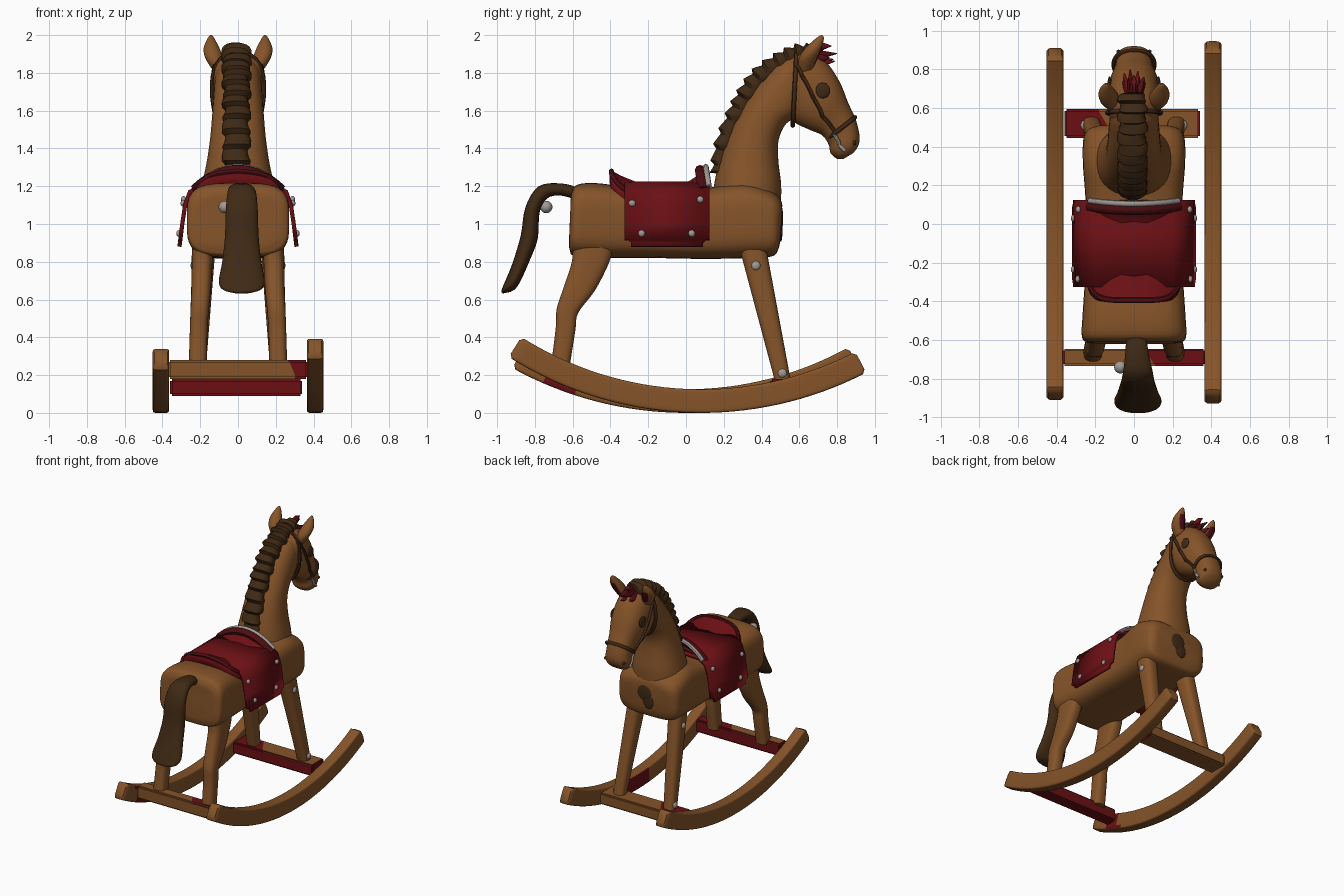
import bpy, bmesh, math
from mathutils import Vector

cube = bpy.data.objects.get("Cube")
if cube:
    bpy.data.objects.remove(cube, do_unlink=True)


def material(name, rgb):
    m = bpy.data.materials.new(name)
    m.use_nodes = True
    m.diffuse_color = (*rgb, 1)
    m.node_tree.nodes["Principled BSDF"].inputs["Base Color"].default_value = (*rgb, 1)
    return m


WOOD = material("warm wood", (0.235, 0.088, 0.022))
RED = material("saddle red", (0.145, 0.005, 0.007))
DARK_RED = material("dark red trim", (0.07, 0.004, 0.006))
HAIR = material("dark brown hair", (0.05, 0.022, 0.007))
STRAP = material("brown leather", (0.055, 0.022, 0.009))
METAL = material("dull metal", (0.36, 0.32, 0.30))


def finish(name, bm, mats, rule=None, angle=45):
    """Turn a bmesh into a smooth-shaded object; rule picks the colour of a face."""
    bmesh.ops.recalc_face_normals(bm, faces=bm.faces)
    if rule:
        for f in bm.faces:
            f.material_index = int(rule(f.calc_center_median(), f.normal))
    me = bpy.data.meshes.new(name)
    bm.to_mesh(me)
    bm.free()
    for m in mats:
        me.materials.append(m)
    ob = bpy.data.objects.new(name, me)
    bpy.context.collection.objects.link(ob)
    bpy.ops.object.select_all(action="DESELECT")
    ob.select_set(True)
    bpy.context.view_layer.objects.active = ob
    bpy.ops.object.shade_smooth_by_angle(angle=math.radians(angle))
    return ob


def ring(sec, p, n):
    """Superellipse between two side-profile points: (y0, z0, y1, z1, half width, x)."""
    y0, z0, y1, z1, a = sec[:5]
    x = sec[5] if len(sec) > 5 else 0
    mid, half = Vector((x, (y0 + y1) / 2, (z0 + z1) / 2)), Vector((0, (y1 - y0) / 2, (z1 - z0) / 2))
    out = []
    for i in range(n):
        t = 2 * math.pi * (i + 0.5) / n
        c, s = math.cos(t), math.sin(t)
        out.append(mid + Vector((a * math.copysign(abs(c) ** (2 / p), c), 0, 0))
                   + half * math.copysign(abs(s) ** (2 / p), s))
    return out


def smooth(secs, steps):
    """Catmull-Rom interpolation of tuples."""
    out = []
    for i in range(len(secs) - 1):
        a, b, c, d = secs[max(i - 1, 0)], secs[i], secs[i + 1], secs[min(i + 2, len(secs) - 1)]
        for k in range(steps):
            t = k / steps
            out.append(tuple(0.5 * (2 * q + (r - p) * t + (2 * p - 5 * q + 4 * r - s) * t * t
                                    + (3 * q - p - 3 * r + s) * t ** 3)
                             for p, q, r, s in zip(a, b, c, d)))
    return out + [secs[-1]]


def loft(name, secs, mats, p=2.0, n=24, steps=4, rule=None, bend=0):
    bm = bmesh.new()
    rows = [[bm.verts.new(v) for v in ring(s, p, n)] for s in smooth(secs, steps)]
    for r0, r1 in zip(rows, rows[1:]):
        for i in range(n):
            j = (i + 1) % n
            bm.faces.new((r0[i], r0[j], r1[j], r1[i]))
    bm.faces.new(rows[0])
    bm.faces.new(rows[-1])
    for v in bm.verts:
        v.co.z -= bend * v.co.x ** 2
    return finish(name, bm, mats, rule)


def tube(name, pts, radius, mat, closed=False):
    cu = bpy.data.curves.new(name, "CURVE")
    cu.dimensions, cu.bevel_depth, cu.bevel_resolution, cu.use_fill_caps = "3D", radius, 2, True
    sp = cu.splines.new("POLY")
    sp.points.add(len(pts) - 1)
    for q, v in zip(sp.points, pts):
        q.co = (*v, 1)
    sp.use_cyclic_u = closed
    tmp = bpy.data.objects.new(name + " path", cu)
    bpy.context.collection.objects.link(tmp)
    me = bpy.data.meshes.new_from_object(tmp.evaluated_get(bpy.context.evaluated_depsgraph_get()))
    bpy.data.objects.remove(tmp)
    bm = bmesh.new()
    bm.from_mesh(me)
    bpy.data.meshes.remove(me)
    for f in bm.faces:
        f.material_index = 0
    return finish(name, bm, [mat])


def blob(name, loc, size, mat):
    bm = bmesh.new()
    bmesh.ops.create_uvsphere(bm, u_segments=16, v_segments=10, radius=1)
    bmesh.ops.scale(bm, vec=size, verts=bm.verts)
    bmesh.ops.translate(bm, vec=loc, verts=bm.verts)
    return finish(name, bm, [mat])


# Body, neck and head
loft("body", [(-.62, .90, -.61, 1.13, .20), (-.615, .86, -.605, 1.17, .24), (-.59, .83, -.57, 1.21, .27),
              (-.45, .82, -.45, 1.215, .265), (-.2, .82, -.2, 1.18, .25), (.1, .815, .1, 1.19, .25),
              (.35, .82, .3, 1.22, .265), (.46, .83, .44, 1.18, .26), (.49, .87, .495, 1.14, .23),
              (.5, .92, .51, 1.10, .19)], [WOOD], p=3.8, n=40)
loft("neck", [(.13, 1.08, .50, 1.05, .21), (.15, 1.22, .505, 1.2, .19), (.18, 1.34, .49, 1.33, .165),
              (.23, 1.48, .49, 1.44, .147), (.30, 1.62, .53, 1.53, .137), (.39, 1.75, .60, 1.58, .13),
              (.50, 1.86, .64, 1.68, .12), (.58, 1.89, .64, 1.78, .09)], [WOOD], p=2.3, n=32)
head = loft("head", [(.49, 1.75, .55, 1.87, .09), (.50, 1.66, .62, 1.915, .125), (.56, 1.55, .73, 1.87, .132),
                     (.65, 1.50, .81, 1.76, .125), (.72, 1.47, .86, 1.64, .103), (.755, 1.42, .90, 1.55, .095),
                     (.765, 1.375, .92, 1.46, .097), (.80, 1.345, .91, 1.41, .08), (.835, 1.345, .885, 1.375, .04)],
            [WOOD], p=2.3, n=32)


def on_head(x, y, z, lift=0.004):
    ok, loc, nor, _ = head.closest_point_on_mesh(Vector((x, y, z)))
    return loc + nor * lift


for side, s in (("right", 1), ("left", -1)):
    loft(side + " ear", [(.60, 1.80, .67, 1.82, .03, s * .10), (.595, 1.87, .70, 1.88, .047, s * .125),
                         (.63, 1.93, .72, 1.93, .043, s * .14), (.69, 1.985, .73, 1.98, .018, s * .143),
                         (.715, 2.0, .725, 1.998, .005, s * .143)], [WOOD, DARK_RED], n=16,
         rule=lambda c, n: n.y > 0.75 and 1.85 < c.z < 1.95)
    blob(side + " eye", on_head(s * .2, .735, 1.71, 0), (.012, .04, .042), HAIR)
    blob(side + " nostril", on_head(s * .09, .90, 1.43, 0), (.012, .01, .013), STRAP)
    # Bridle cheek straps and bit
    cheek = [on_head(s * .2, .58 + .19 * t / 10, 1.87 - .40 * t / 10) for t in range(11)]
    tube(side + " cheek strap", cheek, .011, STRAP)
    bit = [on_head(s * .15, .77 + .075 * t / 5, 1.46 - .10 * t / 5) for t in range(6)]
    tube(side + " bit", bit, .01, METAL)

tube("noseband", ring((.755, 1.455, .895, 1.565, .105), 2.3, 32), .012, STRAP, True)
tube("head strap", ring((.565, 1.52, .585, 1.91, .138), 2.3, 32), .012, STRAP, True)

# Mane: ridge with overlapping scalloped locks
path = smooth([(.14, 1.27), (.16, 1.42), (.22, 1.58), (.28, 1.70), (.36, 1.81), (.47, 1.89), (.58, 1.94),
               (.68, 1.94)], 8)
locks = []
for i, (y, z) in enumerate(path):
    a, b = path[max(i - 1, 0)], path[min(i + 1, len(path) - 1)]
    d = Vector((b[0] - a[0], b[1] - a[1])).normalized()
    saw = (i % 4) / 4
    out = .018 - .03 * saw
    taper = .6 if i in (0, len(path) - 1) else 1
    locks.append((y - d.y * out, z + d.x * out, y + d.y * .10 * taper, z - d.x * .10 * taper,
                  taper * (.076 - .016 * saw), -.008 + .008 * math.sin(i * .8)))
loft("mane", locks, [HAIR], p=2.6, n=16, steps=1)

# Forelock tuft
for i, (x, y, z) in enumerate([(-.05, .78, 1.87), (-.02, .80, 1.90), (.02, .79, 1.86), (.05, .76, 1.88),
                               (0, .77, 1.94)]):
    loft(f"forelock lock {i + 1}", [(.66, 1.86, .66, 1.93, .025, x * .4), (.72, z - .025, .72, z + .02, .02, x * .8),
                                    (y, z, y, z + .004, .003, x)], [RED if i % 2 == 0 else DARK_RED], n=8)

# Tail and its fixing knob
loft("tail", [(-.56, 1.12, -.56, 1.19, .05, .01), (-.66, 1.15, -.66, 1.215, .06, .015),
              (-.735, 1.135, -.78, 1.20, .075, .02), (-.775, 1.06, -.85, 1.09, .085, .02),
              (-.785, .92, -.875, .94, .09, .02), (-.83, .80, -.92, .79, .105, .02),
              (-.87, .71, -.965, .68, .122, .02), (-.90, .66, -.978, .645, .10, .02),
              (-.93, .64, -.97, .632, .045, .02)], [HAIR], p=2.3)
blob("tail knob", (-.07, -.74, 1.09), (.033, .033, .033), METAL)

# Worn patch on the chest
blob("chest patch upper", (.01, .505, 1.03), (.062, .009, .065), HAIR)
blob("chest patch lower", (-.02, .502, .965), (.045, .009, .06), HAIR)

# Saddle blanket: bent sheet with thickness
bm = bmesh.new()
half = [(.31, .88), (.295, 1.0), (.28, 1.1), (.255, 1.17), (.2, 1.205)]
profile = half + [(0, 1.215)] + [(-x, z) for x, z in reversed(half)]
rows = [[bm.verts.new((x, y, z)) for x, z in profile] for y in (-.325, .125)]
for i in range(len(profile) - 1):
    bm.faces.new((rows[0][i], rows[0][i + 1], rows[1][i + 1], rows[1][i]))
corners = [v for v in bm.verts if v.co.z < .9]
bmesh.ops.bevel(bm, geom=corners, offset=.035, segments=3, affect="VERTICES")
blanket = finish("saddle blanket", bm, [RED])
sol = blanket.modifiers.new("thickness", "SOLIDIFY")
sol.thickness, sol.offset = .022, 0

# Seat with raised back, piping and pommel
loft("saddle seat", [(-.405, 1.235, -.405, 1.265, .13), (-.39, 1.20, -.39, 1.282, .2),
                     (-.33, 1.17, -.33, 1.255, .24), (-.22, 1.15, -.22, 1.215, .245),
                     (-.12, 1.15, -.12, 1.20, .24), (0, 1.15, 0, 1.225, .235), (.07, 1.16, .07, 1.27, .22),
                     (.09, 1.19, .09, 1.28, .18)], [RED], p=4, n=40, bend=1.2)
edge = []
for i in range(40):
    t = math.tau * i / 40
    x = .24 * math.copysign(abs(math.cos(t)) ** .45, math.cos(t))
    y = -.15 + .245 * math.copysign(abs(math.sin(t)) ** .45, math.sin(t))
    edge.append((x, y, 1.185 + 1.25 * (y + .12) ** 2 - 1.0 * x * x))
tube("seat piping", edge, .014, DARK_RED, True)
xs = [-.23 + .46 * i / 16 for i in range(17)]
tube("pommel", [(x, .075 + .3 * x * x, 1.285 - 2 * x * x) for x in xs], .028, DARK_RED)
tube("pommel trim", [(x, .105 + .3 * x * x, 1.302 - 2 * x * x) for x in xs], .016, METAL)

# Legs, studs and bolts
for side, s in (("right", 1), ("left", -1)):
    loft(side + " rear leg", [(-.60, .90, -.38, .90, .058, s * .185), (-.605, .80, -.405, .80, .056, s * .19),
                              (-.65, .66, -.48, .65, .053, s * .195), (-.685, .55, -.57, .53, .049, s * .203),
                              (-.69, .45, -.585, .44, .047, s * .208), (-.715, .25, -.615, .25, .048, s * .213)],
         [WOOD], p=2.8)
    loft(side + " front leg", [(.275, .90, .42, .90, .058, s * .175), (.47, .17, .555, .17, .045, s * .22)],
         [WOOD], p=2.8)
    for i, (x, y, z) in enumerate([(.29, -.285, 1.11), (.313, -.235, .95), (.288, .075, 1.13), (.313, .03, .95),
                                   (.237, .37, .78), (.262, .51, .21)]):
        r = .018 if i < 4 else .024
        blob(f"{side} stud {i + 1}", (s * x, y, z), (.014, r, r), METAL)


# Rockers: circular arcs with rounded ends
def rocker(name, x, cy, a0, a1, rule):
    secs, count, radius, thick = [], 32, 1.9, .125
    for i in range(-1, count + 2):
        k = min(max(i, 0), count)
        a, inset = a0 + (a1 - a0) * k / count, 0
        if i != k:
            inset = .02
        elif k in (0, count):
            a += .01 if k == 0 else -.01
        ro, ri = radius - inset, radius - thick + inset
        secs.append((cy + ro * math.sin(a), radius - ro * math.cos(a), cy + ri * math.sin(a),
                     radius - ri * math.cos(a), .044 - inset * .5, x))
    loft(name, secs, [WOOD, RED], p=8, n=32, steps=1, rule=rule)


rocker("right rocker", .408, .08, -.566, .478, lambda c, n: n.x < -.8 and -.5 < c.y < .65 and math.sin(c.y * 9) > -.4)
rocker("left rocker", -.408, 0, -.505, .505, lambda c, n: n.x > .8 and -.75 < c.y < -.6)


# Cross bars with worn paint
def bar(name, x0, x1, y0, y1, z0, z1, rule):
    bm = bmesh.new()
    bmesh.ops.create_cube(bm, size=1)
    bmesh.ops.scale(bm, vec=(x1 - x0, y1 - y0, z1 - z0), verts=bm.verts)
    bmesh.ops.translate(bm, vec=((x0 + x1) / 2, (y0 + y1) / 2, (z0 + z1) / 2), verts=bm.verts)
    bmesh.ops.bevel(bm, geom=bm.edges[:], offset=.01, segments=2, affect="EDGES")
    for x in (-.22, -.06, .12, .24):
        bmesh.ops.bisect_plane(bm, geom=bm.verts[:] + bm.edges[:] + bm.faces[:], plane_co=(x, 0, 0),
                               plane_no=(1, .6, .4))
    finish(name, bm, [WOOD, RED], rule, 30)


bar("rear cross bar", -.37, .37, -.735, -.645, .18, .28,
    lambda c, n: n.y > -.5 and not (n.z > .5 and -.22 < c.x < -.06) or c.x > .3)
bar("front cross bar", -.36, .34, .445, .595, .09, .18,
    lambda c, n: n.y < -.5 or (n.z > -.5 and n.y < .5 and not -.06 < c.x < .12))
